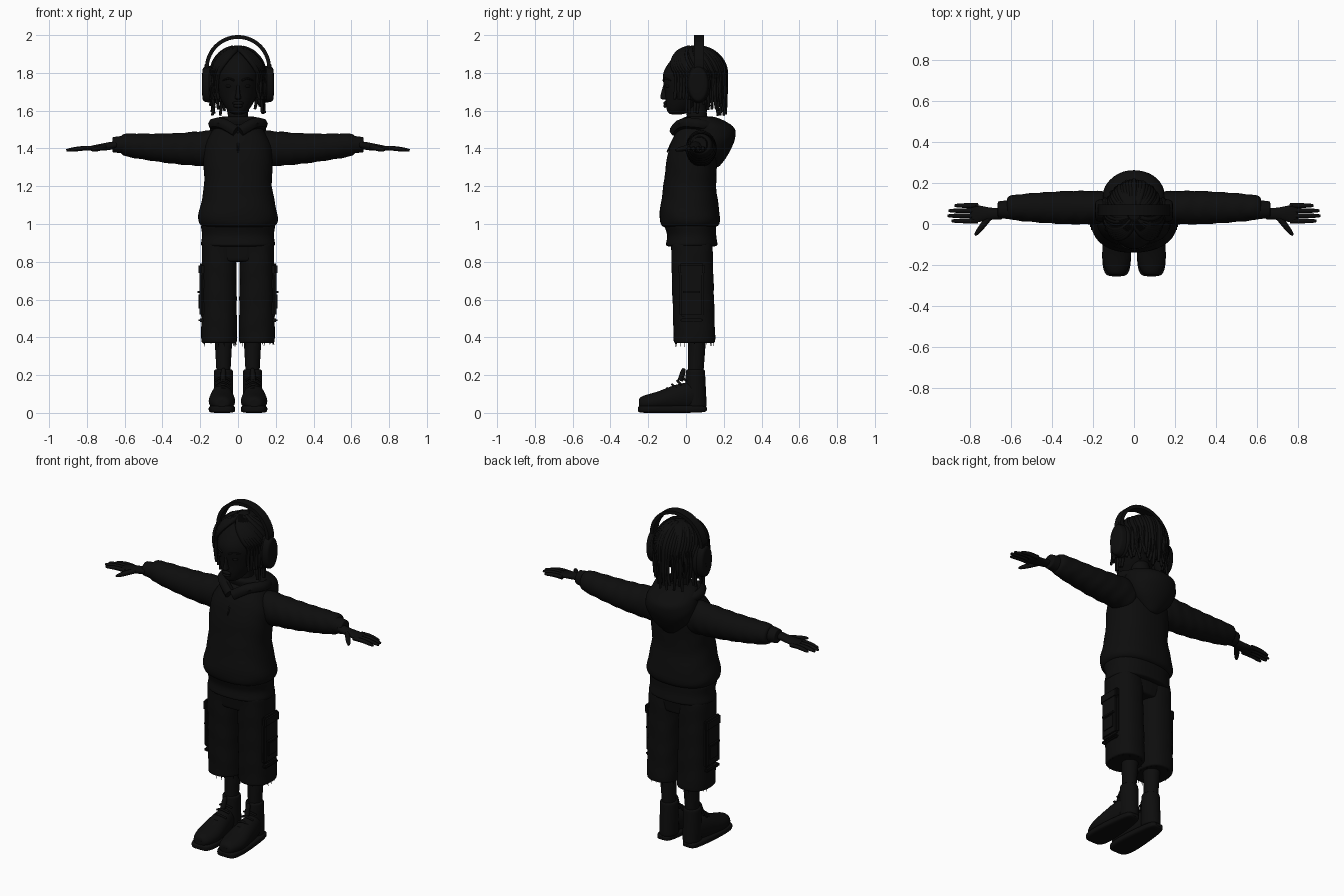
import bpy, bmesh, random
from math import sin, cos, pi, radians, copysign
from mathutils import Vector

random.seed(4)
default_cube = bpy.data.objects.get("Cube")
if default_cube:
    bpy.data.objects.remove(default_cube, do_unlink=True)

black = bpy.data.materials.new("soft black")
black.use_nodes = True
tone = (.004, .004, .004, 1)
black.diffuse_color = tone
black.node_tree.nodes["Principled BSDF"].inputs["Base Color"].default_value = tone
parts = []


def add_part(name, mesh):
    mesh.materials.clear()
    mesh.materials.append(black)
    part = bpy.data.objects.new(name, mesh)
    bpy.context.collection.objects.link(part)
    parts.append(part)


def finish(name, bm):
    bmesh.ops.recalc_face_normals(bm, faces=bm.faces)
    mesh = bpy.data.meshes.new(name)
    bm.to_mesh(mesh)
    bm.free()
    add_part(name, mesh)


def skin(name, rings):
    """Bridge closed rings of points and cap both ends."""
    bm = bmesh.new()
    loops = [[bm.verts.new(point) for point in ring] for ring in rings]
    for low, high in zip(loops, loops[1:]):
        for i in range(len(low)):
            bm.faces.new((low[i - 1], low[i], high[i], high[i - 1]))
    bm.faces.new(loops[0])
    bm.faces.new(loops[-1])
    finish(name, bm)


def along(rows, t):
    """Point at fraction t of a smooth curve through the rows."""
    last = len(rows) - 1
    i = min(int(t * last), last - 1)
    f = t * last - i
    before, start, end, after = [rows[max(0, min(i + k, last))] for k in (-1, 0, 1, 2)]
    return [b + f * (c - a + f * (2 * a - 5 * b + 4 * c - d + f * (3 * b - a - 3 * c + d))) / 2
            for a, b, c, d in zip(before, start, end, after)]


def power_of(value, exponent):
    return copysign(abs(value) ** exponent, value)


def loft(name, axis, mid, rows, side=1, square=2, crisp=8, fold=0, freq=0, steps=32, around=36):
    """Rows are (position, centre, radius, radius); crisp sets how blunt the ends are."""
    rings = []
    for i in range(steps + 1):
        t = (1 - cos(pi * i / steps)) / 2
        place, centre, wide, deep = along(rows, t)
        cap = max(.02, 1 - abs(2 * t - 1) ** crisp) ** (1 / crisp)
        ring = []
        for j in range(around):
            a = 2 * pi * j / around
            size = cap * (1 + fold * sin(freq * place + 2 * sin(a) + cos(3 * a)))
            u = mid + size * wide * power_of(cos(a), 2 / square)
            v = centre + size * deep * power_of(sin(a), 2 / square)
            x, y, z = {"x": (place, u, v), "y": (u, place, v), "z": (u, v, place)}[axis]
            ring.append((side * x, y, z))
        rings.append(ring)
    skin(name, rings)


def tubes(name, paths, radius, taper=.5, steps=14):
    """Round tubes through points, narrowing toward the far end."""
    data = bpy.data.curves.new(name, "CURVE")
    data.dimensions = "3D"
    data.bevel_depth, data.bevel_resolution, data.use_fill_caps = radius, 2, True
    for path in paths:
        line = data.splines.new("POLY")
        line.points.add(steps)
        for i, point in enumerate(line.points):
            t = i / steps
            point.co = (*along(path, t), 1)
            point.radius = 1 - taper * t ** 4
    curve = bpy.data.objects.new(name, data)
    bpy.context.collection.objects.link(curve)
    graph = bpy.context.evaluated_depsgraph_get()
    mesh = bpy.data.meshes.new_from_object(curve.evaluated_get(graph))
    bpy.data.objects.remove(curve)
    add_part(name, mesh)


def place_mesh(bm, centre, size):
    for vert in bm.verts:
        vert.co = Vector(centre) + Vector(a * b for a, b in zip(vert.co, size))


def ball(name, centre, size):
    bm = bmesh.new()
    bmesh.ops.create_uvsphere(bm, u_segments=24, v_segments=14, radius=1)
    place_mesh(bm, centre, size)
    finish(name, bm)


def box(name, centre, size):
    bm = bmesh.new()
    bmesh.ops.create_cube(bm, size=1)
    place_mesh(bm, centre, size)
    bmesh.ops.bevel(bm, geom=bm.edges[:], offset=min(size) / 3, segments=2, affect="EDGES")
    finish(name, bm)


# Head, neck and face
loft("head", "z", 0, [(1.58, -.05, .05, .06), (1.68, .01, .1, .12), (1.8, .04, .12, .16), (1.91, .05, .09, .11)], crisp=4)
loft("neck", "z", 0, [(1.45, .07, .06, .06), (1.66, .05, .05, .05)])
loft("nose", "z", 0, [(1.66, -.11, .02, .03), (1.7, -.11, .01, .02), (1.77, -.1, .01, .01)], crisp=4)
ball("upper_lip", (0, -.11, 1.64), (.03, .01, .01))
ball("lower_lip", (0, -.11, 1.625), (.025, .01, .01))
for side in (1, -1):
    ball("eye", (side * .045, -.09, 1.73), (.02, .02, .01))
    tubes("brow", [[(side * .02, -.12, 1.76), (side * .05, -.11, 1.77), (side * .08, -.08, 1.76)]], .005)


# Hair: a cap under hanging locks
def scalp(turn, tilt, puff=1):
    reach = puff * sin(tilt)
    return Vector((.135 * reach * sin(turn), .05 - .155 * reach * cos(turn), 1.79 + .14 * puff * cos(tilt)))


def lock(start, end, tail, puff):
    path = [scalp(start + (end - start) * t, radians(12 + 78 * t), puff) for t in (0, .2, .4, .6, .8, 1)]
    root, sway = path[-1], random.uniform(-.01, .01)
    path.append((root.x + sway, root.y, (root.z + tail) / 2))
    path.append((root.x - sway, root.y + sway, tail))
    return path


ball("hair_cap", (0, .07, 1.8), (.13, .13, .14))
locks = []
for side in (1, -1):
    for k in range(19):
        locks.append(lock(side * radians(18 + 9 * k), side * radians(72 + 6 * k),
                          random.uniform(1.57, 1.65), random.uniform(.97, 1.04)))
    # Shorter locks swept over the forehead to the temples
    for k in range(6):
        locks.append(lock(side * radians(4 + 5 * k), side * radians(50 + 6 * k), 1.66, 1.04))
tubes("hair_locks", locks, .014, steps=18)

# Headphones
corners = ((-1, -1), (1, -1), (1, 1), (-1, 1))
skin("headband", [[((.165 + .01 * out) * cos(a), .068 + .026 * back, 1.825 + (.165 + .01 * out) * sin(a))
                   for out, back in corners] for a in (pi * i / 40 for i in range(41))])
for side in (1, -1):
    ball("ear_cushion", (side * .14, .065, 1.74), (.03, .065, .1))
    loft("ear_cup", "x", .065, [(.14, 1.74, .06, .1), (.19, 1.74, .05, .09)], side, crisp=4)
    box("headband_slider", (side * .167, .068, 1.81), (.02, .04, .08))

# Hooded sweatshirt
loft("sweatshirt_body", "z", 0, [(.98, .02, .2, .15), (1.04, .02, .21, .16), (1.2, .02, .18, .14),
                                 (1.4, .04, .18, .13), (1.53, .07, .12, .1)], square=2.3, fold=.01, freq=50, around=48)
loft("sweatshirt_hem", "z", 0, [(.88, .03, .2, .14), (.94, .03, .19, .13), (1, .02, .2, .14)], square=2.3)
loft("hood", "z", 0, [(1.3, .15, .04, .03), (1.4, .15, .13, .09), (1.5, .13, .15, .13), (1.57, .07, .12, .1)],
     crisp=5, fold=.01, freq=70)
loft("hood_fold", "z", 0, [(1.33, .16, .05, .04), (1.43, .16, .12, .09)], crisp=4)
tubes("zip", [[(0, -.04, 1.5), (0, -.1, 1.38)]], .006)
for side in (1, -1):
    tubes("collar_flap", [[(side * .01, -.06, 1.49), (side * .08, -.02, 1.53),
                           (side * .13, .06, 1.53), (side * .1, .16, 1.51)]], .03, .2)
    loft("sleeve", "x", .08, [(.1, 1.4, .08, .1), (.35, 1.4, .08, .08), (.62, 1.42, .06, .06)],
         side, fold=.02, freq=75, steps=48)
    loft("cuff", "x", .07, [(.58, 1.42, .05, .05), (.665, 1.42, .04, .04)], side, crisp=12)

    # Hands
    loft("palm", "x", .05, [(.64, 1.42, .03, .02), (.7, 1.41, .03, .02), (.8, 1.4, .05, .01)], side, crisp=5)
    fingers = []
    for k in range(4):
        y, tip = .09 - .025 * k, .91 - .012 * (k - 1.7) ** 2
        fingers.append([(side * .76, y, 1.4), (side * (.76 + tip) / 2, y, 1.4), (side * tip, y, 1.39)])
    tubes("fingers", fingers, .012)
    tubes("thumb", [[(side * .7, .04, 1.41), (side * .74, -.01, 1.4), (side * .775, -.055, 1.39)]], .015, .7)

# Cargo shorts
loft("shorts_seat", "z", 0, [(.8, .03, .15, .1), (.92, .03, .19, .11)], square=2.5)
for side in (1, -1):
    loft("shorts_leg", "z", .1, [(.37, .045, .095, .11), (.9, .03, .09, .11)],
         side, square=2.4, crisp=24, fold=.01, freq=45)
    box("cargo_pocket", (side * .19, .03, .63), (.03, .13, .24))
    box("pocket_flap", (side * .195, .03, .76), (.03, .14, .06))
    box("lower_pocket", (side * .19, .03, .59), (.04, .1, .1))
    box("lower_flap", (side * .195, .03, .64), (.04, .11, .03))
    box("pocket_strap", (side * .193, .03, .49), (.03, .12, .02))
    threads = []
    for k in range(14):
        x, y = side * .1 + .085 * cos(k), .045 + .1 * sin(k)
        threads.append([(x, y, .38), (x + random.uniform(-.01, .01), y, random.uniform(.35, .37))])
    tubes("frayed_hem", threads, .002, steps=2)

    # Legs and boots
    loft("calf", "z", .077, [(.18, .05, .035, .04), (.45, .06, .05, .05)], side)
    loft("boot_shaft", "z", .077, [(.03, .05, .05, .06), (.23, .05, .05, .05)], side, crisp=12)
    loft("boot_foot", "y", .085, [(-.25, .05, .05, .04), (-.16, .06, .07, .05), (-.05, .08, .06, .07),
                                  (.08, .1, .04, .08)], side, crisp=4)
    loft("boot_sole", "y", .085, [(-.255, .02, .06, .02), (-.14, .02, .07, .02), (.11, .02, .05, .02)],
         side, square=4, crisp=4)
    laces = []
    for k in range(4):
        y, z = -.1 + .027 * k, .13 + .02 * k
        laces.append([(side * .04, y + .02, z - .02), (side * .08, y, z), (side * .12, y + .02, z - .02)])
    tubes("laces", laces, .006, 0)
    tubes("boot_tongue", [[(side * .08, -.03, .17), (side * .077, -.01, .235)]], .015)

bpy.ops.object.select_all(action="DESELECT")
for part in parts:
    part.select_set(True)
bpy.context.view_layer.objects.active = parts[0]
bpy.ops.object.shade_smooth_by_angle(angle=radians(45))
